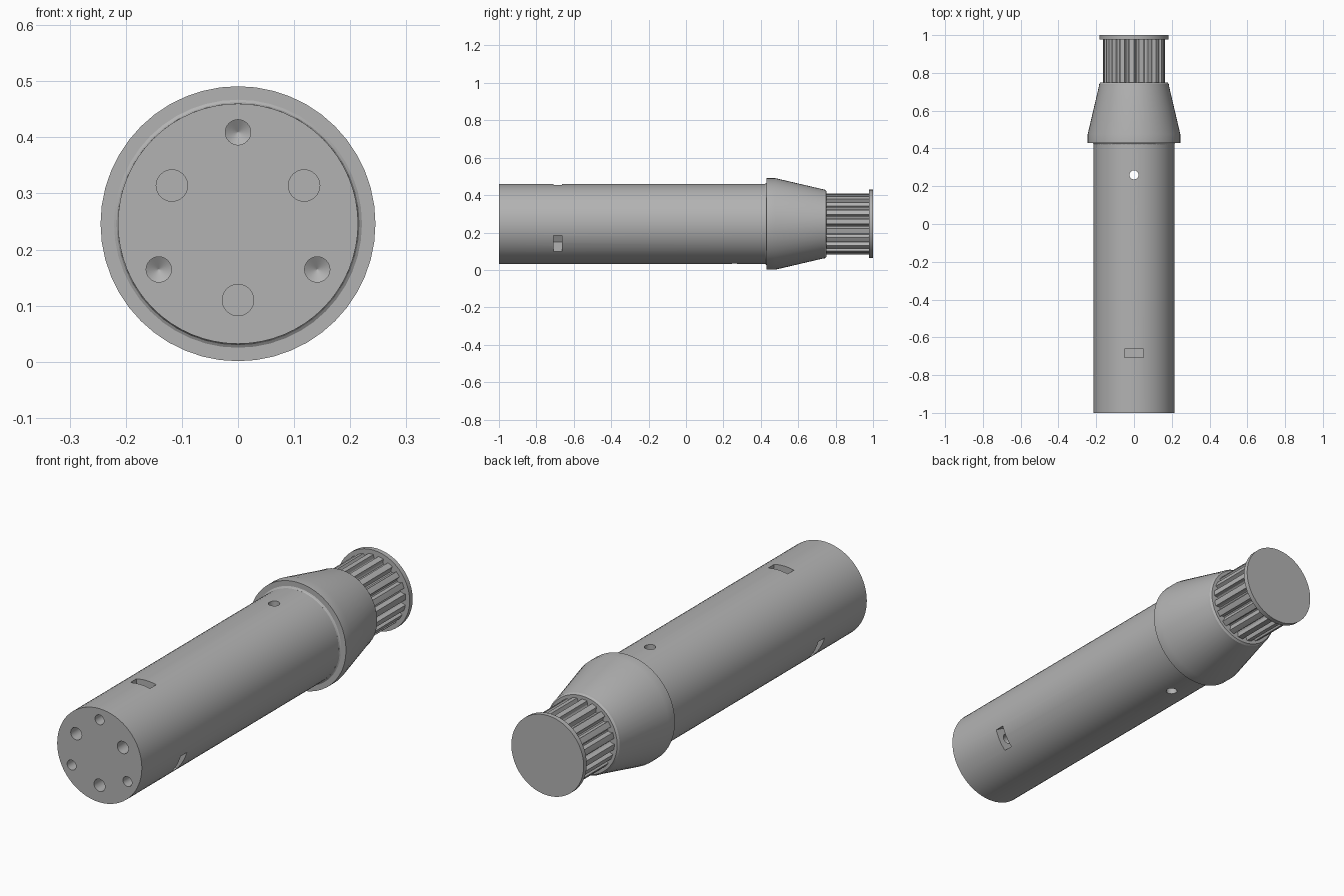
import bpy, bmesh, math
from mathutils import Matrix, Vector

cube = bpy.data.objects.get("Cube")
if cube:
    bpy.data.objects.remove(cube, do_unlink=True)

AXIS_Z = 0.246
FRONT, BACK = -1.0, 1.0
SLOT_ANGLES = [math.radians(a) for a in (90, 210, 330)]

grey = bpy.data.materials.new("machined grey")
grey.use_nodes = True
grey.diffuse_color = (0.45, 0.45, 0.45, 1)
grey.node_tree.nodes["Principled BSDF"].inputs["Base Color"].default_value = (0.45, 0.45, 0.45, 1)


def finish(name, bm):
    bmesh.ops.recalc_face_normals(bm, faces=bm.faces)
    mesh = bpy.data.meshes.new(name)
    bm.to_mesh(mesh)
    bm.free()
    mesh.materials.append(grey)
    obj = bpy.data.objects.new(name, mesh)
    bpy.context.collection.objects.link(obj)
    return obj


def smooth(obj):
    bpy.ops.object.select_all(action='DESELECT')
    obj.select_set(True)
    bpy.context.view_layer.objects.active = obj
    bpy.ops.object.shade_smooth_by_angle(angle=math.radians(25))


def loft(name, sections):
    """Closed solid through rings of (x, z) points, given as (y, points)."""
    bm = bmesh.new()
    rings = [[bm.verts.new((x, y, AXIS_Z + z)) for x, z in pts] for y, pts in sections]
    n = len(rings[0])
    for a, b in zip(rings, rings[1:]):
        for i in range(n):
            j = (i + 1) % n
            bm.faces.new((a[i], a[j], b[j], b[i]))
    bm.faces.new(rings[0])
    bm.faces.new(rings[-1])
    return finish(name, bm)


def circle(r, n):
    return [(r * math.cos(math.tau * i / n), r * math.sin(math.tau * i / n)) for i in range(n)]


def turned(name, profile, n):
    return loft(name, [(y, circle(r, n)) for y, r in profile])


def cut(target, cutter):
    cutter.hide_render = True
    mod = target.modifiers.new("cut", 'BOOLEAN')
    mod.operation, mod.solver, mod.object = 'DIFFERENCE', 'EXACT', cutter
    bpy.ops.object.select_all(action='DESELECT')
    target.select_set(True)
    bpy.context.view_layer.objects.active = target
    bpy.ops.object.modifier_apply(modifier=mod.name)
    bpy.data.objects.remove(cutter, do_unlink=True)


def drill(target, x, z, r, depth, tip):
    """Hole from the front face, with a conical bottom of height tip."""
    profile = [(FRONT - 0.05, r), (FRONT + depth, r)]
    if tip:
        profile.append((FRONT + depth + tip, 0.0005))
    cutter = turned("drill_cutter", profile, 32)
    cutter.data.transform(Matrix.Translation((x, 0, z)))
    cut(target, cutter)


# Long round body
body = turned("body", [(FRONT, 0.214), (0.44, 0.214)], 64)

# Screw holes and plain holes in the front face, alternating round the axis
for a in SLOT_ANGLES:
    drill(body, 0.163 * math.cos(a), 0.163 * math.sin(a), 0.0225, 0.42, 0.014)
    b = a + math.pi
    drill(body, 0.136 * math.cos(b), 0.136 * math.sin(b), 0.028, 0.3, 0)

# Rectangular slots in the side, crossing the screw holes
for a in SLOT_ANGLES:
    bm = bmesh.new()
    bmesh.ops.create_cube(bm, size=1)
    bm.transform(Matrix.Translation((0, -0.685, AXIS_Z))
                 @ Matrix.Rotation(-a, 4, 'Y')
                 @ Matrix.Translation((0.206, 0, 0))
                 @ Matrix.Diagonal((0.2, 0.045, 0.1, 1)))
    cut(body, finish("slot_cutter", bm))

# Vertical cross hole
bm = bmesh.new()
bmesh.ops.create_cone(bm, cap_ends=True, segments=32, radius1=0.024, radius2=0.024, depth=1)
bm.transform(Matrix.Translation((0, 0.26, AXIS_Z)))
cut(body, finish("cross_hole_cutter", bm))
smooth(body)

# Tapered collar with a small fillet where it meets the body
collar = turned("collar", [(0.422, 0.2142), (0.427, 0.2165), (0.43, 0.221), (0.43, 0.245),
                           (0.476, 0.245), (0.728, 0.186), (0.742, 0.184),
                           (0.75, 0.177)], 48)
smooth(collar)

# Toothed pulley: rounded grooves between flat-topped teeth
TEETH = 20
TIP, ROOT = 0.163, 0.141
teeth_outline = []
for t in range(TEETH):
    for frac, r in ((0, TIP), (0.25, TIP), (0.5, TIP), (0.57, 0.147),
                    (0.68, ROOT), (0.82, ROOT), (0.93, 0.147)):
        a = math.tau * (t + frac) / TEETH
        teeth_outline.append((r * math.cos(a), r * math.sin(a)))
pulley = loft("pulley_teeth", [(0.74, teeth_outline), (0.985, teeth_outline)])
smooth(pulley)

# End flange
flange = turned("end_flange", [(0.978, 0.183), (BACK, 0.183)], 48)
smooth(flange)
